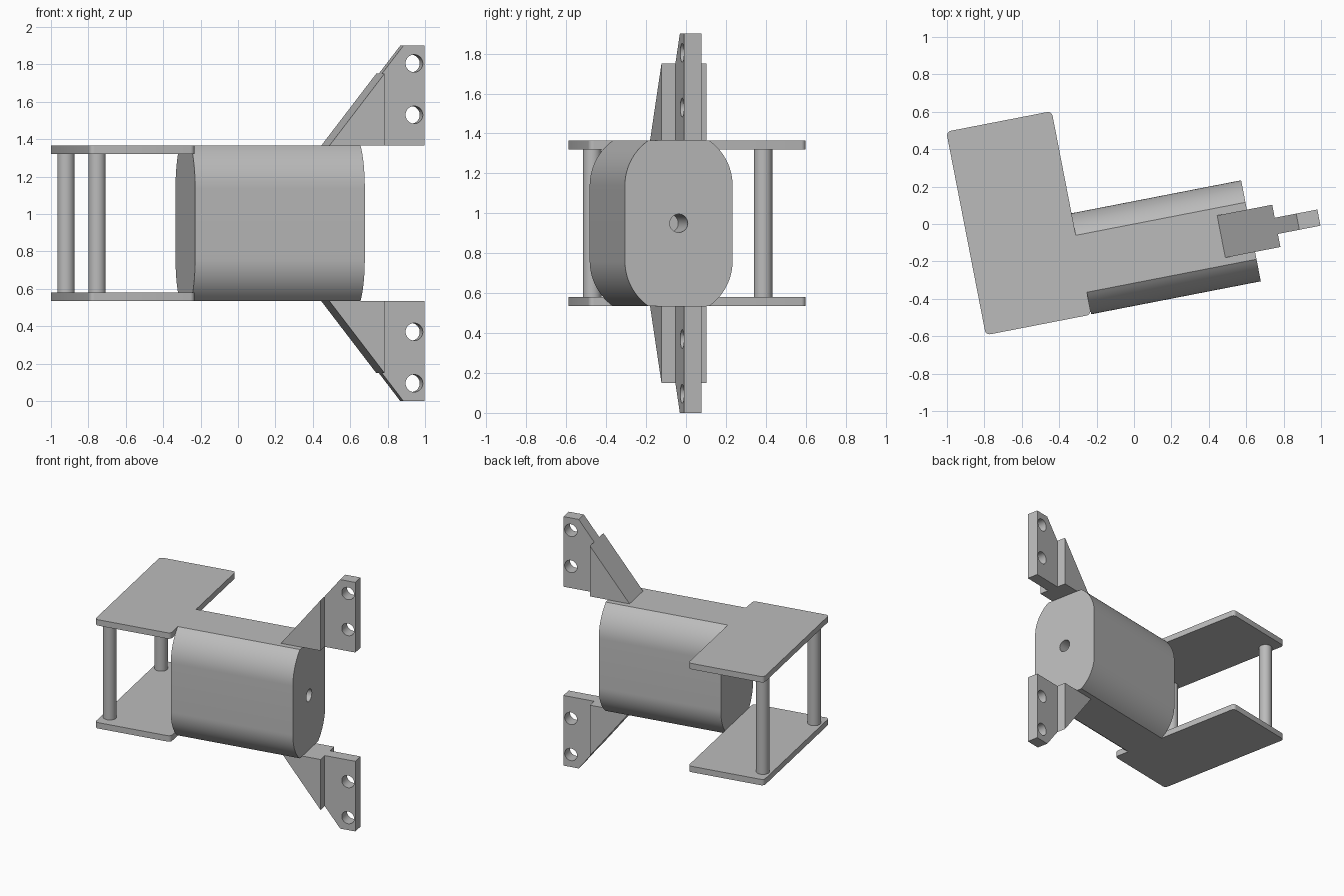
import bpy, bmesh, math
from mathutils import Matrix, Vector

if "Cube" in bpy.data.objects:
    bpy.data.objects.remove(bpy.data.objects["Cube"])

TURN = Matrix.Rotation(math.radians(11), 4, "Z")   # whole assembly is turned about z
MID_Z = 0.95                                       # height of the mirror plane
MID_Y = -0.155                                     # centre line of housing and brackets

grey = bpy.data.materials.new("plain grey")
grey.use_nodes = True
grey.diffuse_color = (0.5, 0.5, 0.5, 1)
grey.node_tree.nodes["Principled BSDF"].inputs["Base Color"].default_value = (0.5, 0.5, 0.5, 1)


def finish(name, bm, smooth=True):
    bmesh.ops.recalc_face_normals(bm, faces=bm.faces)
    bm.transform(TURN)
    mesh = bpy.data.meshes.new(name)
    bm.to_mesh(mesh)
    bm.free()
    mesh.materials.append(grey)
    obj = bpy.data.objects.new(name, mesh)
    bpy.context.collection.objects.link(obj)
    if smooth:
        shade(obj)
    return obj


def activate(obj):
    bpy.ops.object.select_all(action="DESELECT")
    obj.select_set(True)
    bpy.context.view_layer.objects.active = obj


def shade(obj):
    activate(obj)
    bpy.ops.object.shade_smooth_by_angle(angle=math.radians(30))


def prism(points, depth):
    """Extrude a closed loop of 3D points along a vector."""
    bm = bmesh.new()
    face = bm.faces.new([bm.verts.new(p) for p in points])
    new = bmesh.ops.extrude_face_region(bm, geom=[face])["geom"]
    verts = [v for v in new if isinstance(v, bmesh.types.BMVert)]
    bmesh.ops.translate(bm, verts=verts, vec=depth)
    return bm


def cylinder(name, centre, radius, length, axis="Z"):
    bm = bmesh.new()
    spin = {"X": Matrix.Rotation(math.pi / 2, 4, "Y"),
            "Y": Matrix.Rotation(math.pi / 2, 4, "X"),
            "Z": Matrix.Identity(4)}[axis]
    bmesh.ops.create_cone(bm, cap_ends=True, segments=40, radius1=radius, radius2=radius,
                          depth=length, matrix=Matrix.Translation(centre) @ spin)
    return finish(name, bm)


def drill(obj, centre, radius, length, axis):
    cutter = cylinder("hole_cutter", centre, radius, length, axis)
    cutter.hide_render = True
    mod = obj.modifiers.new("hole", "BOOLEAN")
    mod.operation = "DIFFERENCE"
    mod.solver = "EXACT"
    mod.object = cutter
    activate(obj)
    bpy.ops.object.modifier_apply(modifier=mod.name)
    bpy.data.objects.remove(cutter)


# Housing: upright slot shape with its top and bottom cut flat
radius, flat_half, half_height = 0.275, 0.155, 0.415
arc_z = half_height - math.sqrt(radius ** 2 - flat_half ** 2)
sweep = math.acos(flat_half / radius)
quarter = [(radius * math.cos(sweep * i / 14), arc_z + radius * math.sin(sweep * i / 14))
           for i in range(15)]
upper = quarter + [(-y, z) for y, z in reversed(quarter)]
outline = upper + [(-y, -z) for y, z in upper]
back, front = -0.317, 0.607
housing = finish("housing", prism([(back, MID_Y + y, MID_Z + z) for y, z in outline],
                                  Vector((front - back, 0, 0))))
drill(housing, (front, MID_Y, MID_Z), 0.046, 0.5, "X")
shade(housing)

# Posts between the two end plates
for name, y in (("right_post", -0.318), ("left_post", 0.555)):
    cylinder(name, (-0.829, y, MID_Z), 0.046, 0.75)

# Upper and lower plates and brackets, mirrored about the middle height
for side, s in (("upper", 1), ("lower", -1)):
    plate = prism([(x, y, MID_Z + s * 0.37) for x, y in
                   ((-0.891, -0.432), (back, -0.432), (back, 0.676), (-0.891, 0.676))],
                  Vector((0, 0, s * 0.045)))
    corners = [e for e in plate.edges
               if abs(e.verts[0].co.z - e.verts[1].co.z) > 0.01]
    bmesh.ops.bevel(plate, geom=corners, offset=0.025, segments=5, profile=0.5,
                    affect="EDGES")
    finish(side + "_plate", plate)

    def side_profile(points, width):
        return prism([(x, MID_Y - width / 2, MID_Z + s * z) for x, z in points],
                     Vector((0, width, 0)))

    finish(side + "_gusset",
           side_profile(((0.445, 0.415), (0.745, 0.415), (0.745, 0.8)), 0.23), False)
    lug = finish(side + "_mounting_lug",
                 side_profile(((0.745, 0.415), (0.977, 0.415), (0.977, 0.95),
                               (0.862, 0.95), (0.745, 0.8)), 0.088), False)
    for z in (0.58, 0.855):
        drill(lug, (0.921, MID_Y, MID_Z + s * z), 0.047, 0.3, "Y")
    shade(lug)
